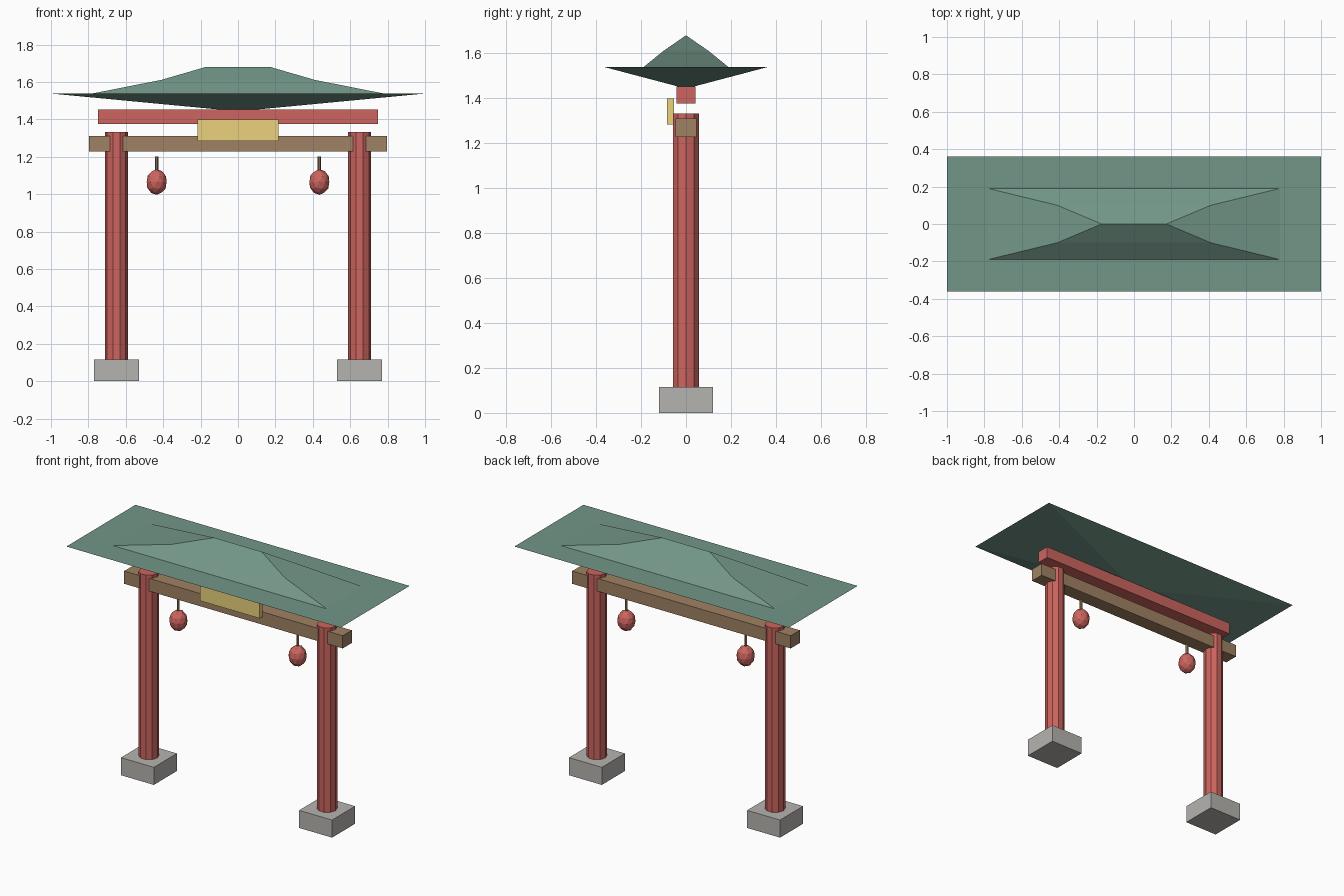
import bpy, bmesh, math

if "Cube" in bpy.data.objects:
    bpy.data.objects.remove(bpy.data.objects["Cube"])


def material(name, rgb):
    m = bpy.data.materials.new(name)
    m.diffuse_color = (*rgb, 1)
    m.use_nodes = True
    m.node_tree.nodes["Principled BSDF"].inputs["Base Color"].default_value = m.diffuse_color
    return m


RED = material("red_paint", (0.61, 0.13, 0.115))
WOOD = material("brown_wood", (0.35, 0.22, 0.125))
GOLD = material("gold", (0.83, 0.65, 0.20))
GREEN = material("green_tile", (0.17, 0.305, 0.245))
STONE = material("warm_stone", (0.47, 0.455, 0.43))


def finish(name, mat):
    o = bpy.context.object
    o.name = name
    o.data.materials.append(mat)
    return o


def box(name, x, y, z, mat):
    """Box from (min, max) pairs."""
    bpy.ops.mesh.primitive_cube_add(size=1, location=[sum(r) / 2 for r in (x, y, z)])
    o = finish(name, mat)
    o.scale = [r[1] - r[0] for r in (x, y, z)]
    return o


def post(name, x, radius, z0, z1, sides, mat):
    bpy.ops.mesh.primitive_cylinder_add(vertices=sides, radius=radius, depth=z1 - z0,
                                        location=(x, 0, (z0 + z1) / 2),
                                        rotation=(0, 0, math.pi / 2))
    return finish(name, mat)


# Bases, pillars and hanging lanterns on both sides
for side, s in (("left", -1), ("right", 1)):
    px, lx = s * 0.65, s * 0.435
    box(side + "_base", (px - 0.12, px + 0.12), (-0.12, 0.12), (0, 0.116), STONE)
    post(side + "_pillar", px, 0.061, 0.116, 1.332, 10, RED)
    post(side + "_lantern_cord", lx, 0.009, 1.12, 1.202, 6, WOOD)
    bpy.ops.mesh.primitive_ico_sphere_add(subdivisions=2, radius=0.056, location=(lx, 0, 1.065))
    finish(side + "_lantern", RED).scale = (1, 1, 1.22)

# Cross beams and name plaque
box("lower_beam", (-0.797, 0.797), (-0.047, 0.047), (1.227, 1.311), WOOD)
box("upper_beam", (-0.748, 0.748), (-0.043, 0.043), (1.376, 1.453), RED)
box("plaque", (-0.217, 0.217), (-0.084, -0.054), (1.284, 1.399), GOLD)

# Roof: rectangular rings (half x, half y, z) from the eave up to the ridge
bm = bmesh.new()
rings = [[bm.verts.new((sx * hx, sy * hy, z)) for sx, sy in ((-1, -1), (1, -1), (1, 1), (-1, 1))]
         for hx, hy, z in ((1, 0.36, 1.538), (0.78, 0.19, 1.538), (0.41, 0.1, 1.611), (0.173, 0, 1.68))]
for a, b in zip(rings, rings[1:]):
    for i in range(4):
        j = (i + 1) % 4
        bm.faces.new((a[i], a[j], b[j], b[i]))
# Underside: shallow inverted pyramid
tip = bm.verts.new((0, 0, 1.443))
for i in range(4):
    bm.faces.new((rings[0][(i + 1) % 4], rings[0][i], tip))
bmesh.ops.remove_doubles(bm, verts=bm.verts, dist=0.0001)
bmesh.ops.recalc_face_normals(bm, faces=bm.faces)
mesh = bpy.data.meshes.new("roof")
bm.to_mesh(mesh)
bm.free()
mesh.materials.append(GREEN)
bpy.context.collection.objects.link(bpy.data.objects.new("roof", mesh))
